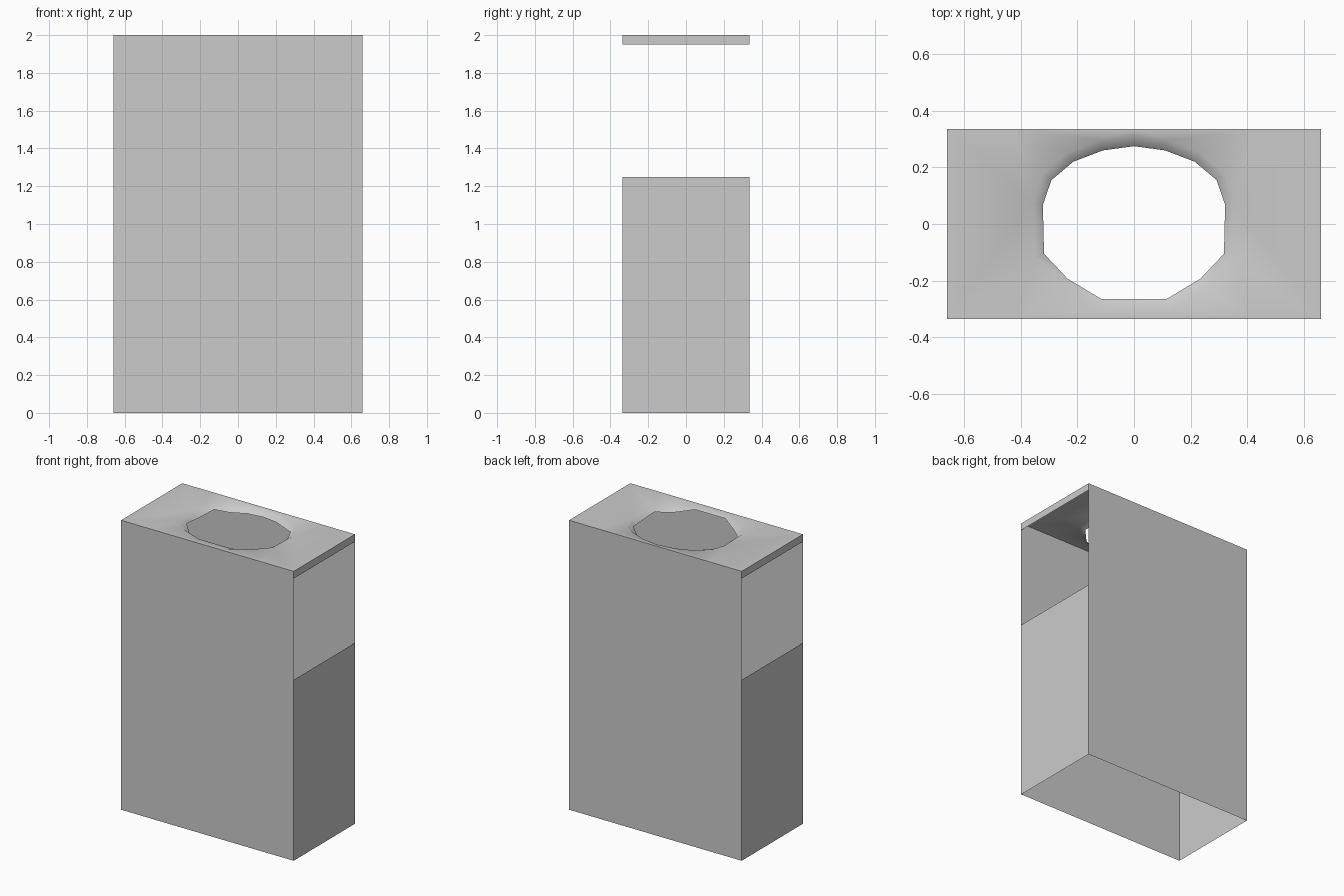
import bpy, bmesh

if "Cube" in bpy.data.objects:
    bpy.data.objects.remove(bpy.data.objects["Cube"])

W, D, H = 0.66, 0.335, 2.0


def make(name, build, smooth=False):
    bm = bmesh.new()
    build(bm)
    bmesh.ops.remove_doubles(bm, verts=bm.verts, dist=1e-5)
    bmesh.ops.recalc_face_normals(bm, faces=bm.faces)
    mesh = bpy.data.meshes.new(name)
    bm.to_mesh(mesh)
    bm.free()
    for p in mesh.polygons:
        p.use_smooth = smooth
    obj = bpy.data.objects.new(name, mesh)
    bpy.context.collection.objects.link(obj)
    return obj


def panel(bm, a, b, z0, z1):
    """Upright sheet between plan points a and b."""
    bm.faces.new([bm.verts.new((*p, z)) for p, z in
                  ((a, z0), (b, z0), (b, z1), (a, z1))])


# Full-height front and back sheets; underside is open
for name, s in (("front_wall", -1), ("back_wall", 1)):
    make(name, lambda bm: panel(bm, (s * W, s * D), (-s * W, s * D), 0, H))

# Side sheets with a tall opening below a narrow top strip
for name, s in (("right", 1), ("left", -1)):
    a, b = (s * W, -s * D), (s * W, s * D)
    make(name + "_lower_panel", lambda bm: panel(bm, a, b, 0, 1.25))
    make(name + "_top_strip", lambda bm: panel(bm, a, b, 1.95, H))

# Half outline of the ragged hole (x, y, z), mirrored for the other half
half = [(0, .275, 1.965), (.11, .26, 1.965), (.215, .22, 1.96),
        (.292, .155, 1.985), (.322, .068, 1.965), (.318, -.105, 1.98),
        (.235, -.193, 1.965), (.115, -.265, 1.99)]
rim = half + [(-x, y, z) for x, y, z in reversed(half[1:])]


def top(bm):
    n = len(rim)
    inner = [bm.verts.new(p) for p in rim]
    outer = [bm.verts.new((x * 1.1, y * 1.14, H)) for x, y, z in rim]
    # Bent lip around the hole
    for i in range(n):
        j = (i + 1) % n
        bm.faces.new((inner[i], inner[j], outer[j], outer[i]))
    # Flat sheet from the lip to the box edge
    edge = [bm.verts.new((x, y, H)) for x, y in
            ((-W, -D), (-.42, -D), (0, -D), (.42, -D), (W, -D),
             (W, D), (.42, D), (0, D), (-.42, D), (-W, D))]
    loops = [bm.edges.new((edge[i], edge[(i + 1) % len(edge)]))
             for i in range(len(edge))]
    loops += [bm.edges.get((outer[i], outer[(i + 1) % n])) for i in range(n)]
    bmesh.ops.triangle_fill(bm, use_beauty=True, edges=loops, normal=(0, 0, 1))
    # Remove anything filled across the hole
    bad = [f for f in bm.faces
           if all(v in outer for v in f.verts)
           and abs(f.calc_center_median().x) < .28
           and abs(f.calc_center_median().y) < .22]
    bmesh.ops.delete(bm, geom=bad, context='FACES_ONLY')


make("top_sheet_with_torn_hole", top, smooth=True)
